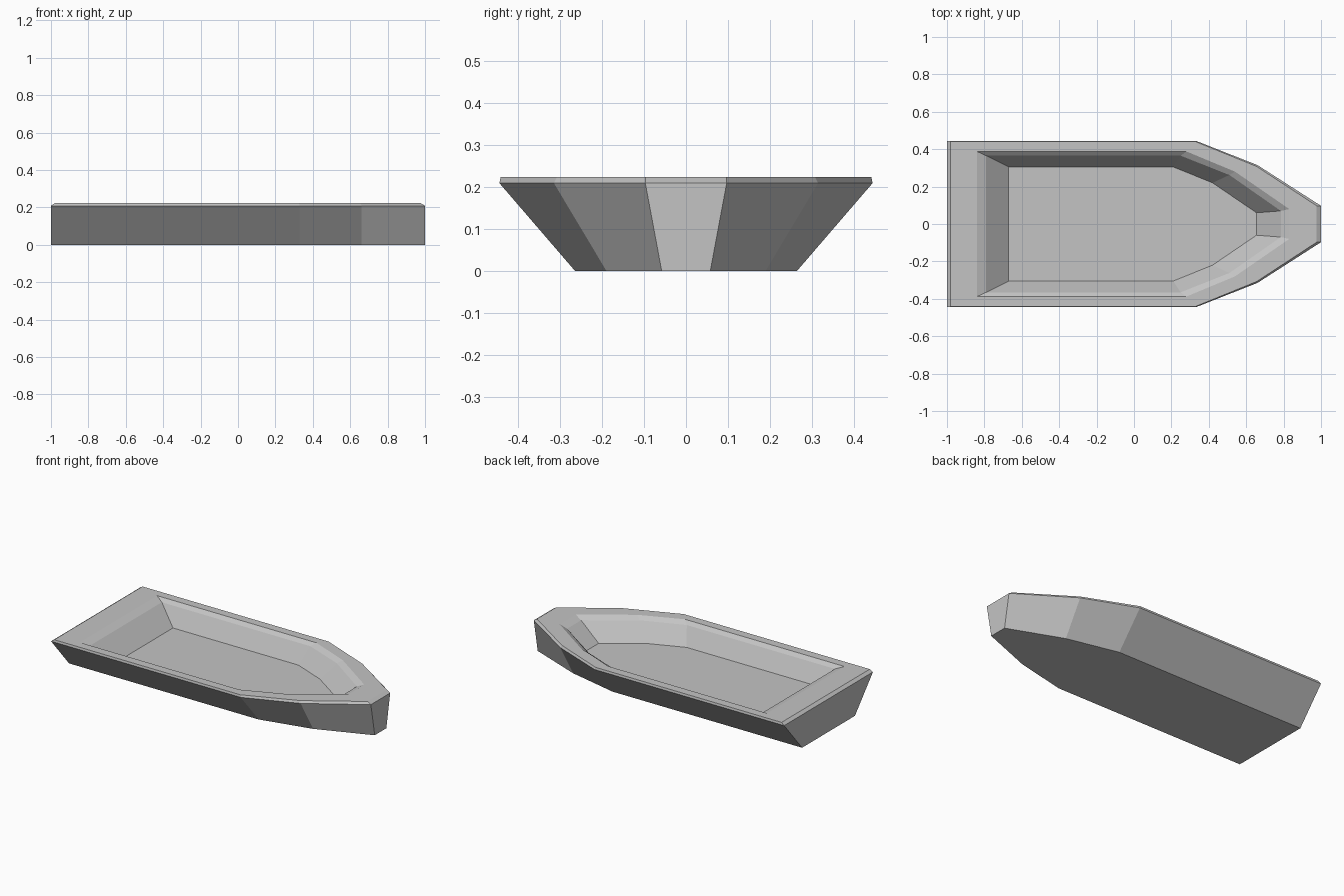
import bpy
import bmesh

old = bpy.data.objects.get("Cube")
if old:
    bpy.data.objects.remove(old, do_unlink=True)

# One plain grey for the whole boat
grey = bpy.data.materials.new("hull_grey")
grey.use_nodes = True
colour = (0.55, 0.55, 0.55, 1)
grey.diffuse_color = colour
grey.node_tree.nodes["Principled BSDF"].inputs["Base Color"].default_value = colour

# Half outlines from stern to bow, each at one height
OUTLINES = [
    (0.0, [(-1, 0.265), (0.33, 0.265), (0.66, 0.19), (1, 0.058)]),         # keel plate
    (0.209, [(-1, 0.445), (0.33, 0.445), (0.66, 0.315), (1, 0.097)]),      # top of sides
    (0.223, [(-0.98, 0.442), (0.325, 0.442), (0.655, 0.308), (0.977, 0.097)]),  # deck edge
    (0.223, [(-0.84, 0.388), (0.28, 0.388), (0.54, 0.28), (0.83, 0.08)]),  # cockpit rim
    (0.203, [(-0.79, 0.365), (0.25, 0.365), (0.51, 0.262), (0.785, 0.07)]),  # rim bevel
    (0.095, [(-0.67, 0.305), (0.21, 0.305), (0.42, 0.22), (0.655, 0.06)]),  # floor
]


def ring(bm, z, half):
    """Mirror a half outline into a closed loop."""
    loop = [(x, -y) for x, y in half] + [(x, y) for x, y in reversed(half)]
    return [bm.verts.new((x, y, z)) for x, y in loop]


# Loft the hull, deck and cockpit as one closed shell
bm = bmesh.new()
rings = [ring(bm, z, half) for z, half in OUTLINES]
for low, high in zip(rings, rings[1:]):
    n = len(low)
    for i in range(n):
        j = (i + 1) % n
        bm.faces.new((low[i], low[j], high[j], high[i]))
bm.faces.new(list(reversed(rings[0])))
bm.faces.new(rings[-1])
bmesh.ops.recalc_face_normals(bm, faces=bm.faces)

mesh = bpy.data.meshes.new("boat_hull")
bm.to_mesh(mesh)
bm.free()
mesh.materials.append(grey)
hull = bpy.data.objects.new("boat_hull", mesh)
bpy.context.collection.objects.link(hull)
